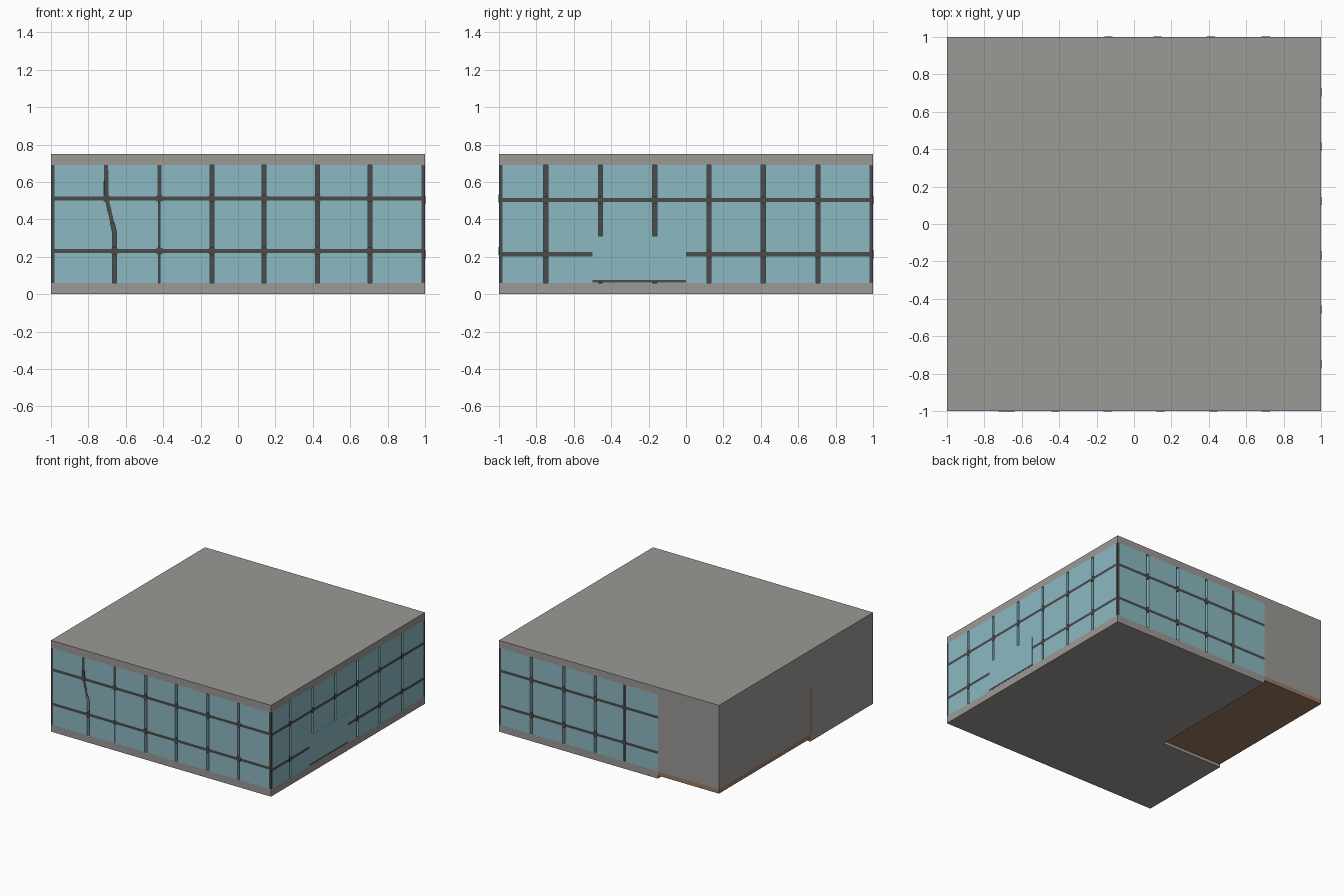
import bpy, bmesh, math

if "Cube" in bpy.data.objects:
    bpy.data.objects.remove(bpy.data.objects["Cube"])

def mat(name, c):
    m = bpy.data.materials.new(name)
    m.diffuse_color = (*c, 1)
    m.use_nodes = True
    m.node_tree.nodes["Principled BSDF"].inputs["Base Color"].default_value = m.diffuse_color
    return m

GREY = mat("concrete_grey", (0.33, 0.32, 0.30))
TEAL = mat("glass_teal", (0.26, 0.485, 0.54))
DARK = mat("frame_dark", (0.07, 0.07, 0.07))
BROWN = mat("brown", (0.33, 0.19, 0.12))

class Part:
    """Collects prisms and boxes into one object."""
    def __init__(self, name, material):
        self.name, self.material, self.bm = name, material, bmesh.new()

    def prism(self, a, b):
        va = [self.bm.verts.new(p) for p in a]
        vb = [self.bm.verts.new(p) for p in b]
        n = len(a)
        self.bm.faces.new(va)
        self.bm.faces.new(vb[::-1])
        for i in range(n):
            self.bm.faces.new((va[i], vb[i], vb[(i + 1) % n], va[(i + 1) % n]))

    def box(self, x0, x1, y0, y1, z0, z1):
        r = [(x0, y0), (x1, y0), (x1, y1), (x0, y1)]
        self.prism([(*p, z0) for p in r], [(*p, z1) for p in r])

    def plate(self, side, pts, d0, d1):
        """Outline in (along, z) on a facade, from depth d0 to d1 inside it."""
        self.prism([side(u, z, d0) for u, z in pts], [side(u, z, d1) for u, z in pts])

    def finish(self):
        bmesh.ops.recalc_face_normals(self.bm, faces=self.bm.faces)
        me = bpy.data.meshes.new(self.name)
        self.bm.to_mesh(me)
        self.bm.free()
        me.materials.append(self.material)
        bpy.context.collection.objects.link(bpy.data.objects.new(self.name, me))

def rect(u0, u1, z0, z1):
    return [(u0, z0), (u1, z0), (u1, z1), (u0, z1)]

front = lambda u, z, d: (u, -1 + d, z)
right = lambda u, z, d: (1 - d, u, z)
back = lambda u, z, d: (u, 1 - d, z)
LOW, HIGH, BAR = 0.06, 0.69, 0.011

# Top slab, and bottom slab with its notch in the rear left corner
p = Part("top_slab", GREY)
p.box(-1, 1, -1, 1, HIGH, 0.75)
p.finish()
p = Part("bottom_slab", GREY)
outline = [(-1, -1), (1, -1), (1, 1), (-0.445, 1), (-0.445, -0.185), (-1, -0.185)]
p.prism([(x, y, 0) for x, y in outline], [(x, y, LOW) for x, y in outline])
p.finish()

# Brown floor plate in the notch and the thin upright edge
p = Part("floor_plate", BROWN)
p.box(-1, -0.445, -0.185, 1, 0.025, LOW)
p.box(-1, -0.99, -0.205, -0.185, LOW, 0.45)
p.finish()

# Solid walls: left side and rear left corner
p = Part("solid_walls", GREY)
p.box(-1, -0.97, -0.995, -0.205, LOW, HIGH)
p.box(-1, -0.97, -0.205, -0.185, 0.45, HIGH)
p.box(-1, -0.97, -0.185, 1, LOW, HIGH)
p.box(-0.97, -0.445, 0.96, 1, LOW, HIGH)
p.finish()

# Dark core seen at the bottom of the joints
p = Part("frame_core", DARK)
p.box(-0.97, 0.964, -0.964, 0.962, LOW, HIGH)
p.finish()

def facade(name, side, lines, rails, u0, u1, flush=(), skip=None):
    """lines: functions of z giving (position, half width) of each joint."""
    glass = Part(name + "_glass", TEAL)
    bars = Part(name + "_bars", DARK)
    ends = [lambda z: (u0, 0)] + lines + [lambda z: (u1, 0)]
    zs = [LOW, rails[0] - BAR, rails[0] + BAR, rails[1] - BAR, rails[1] + BAR, HIGH]
    for z0, z1 in zip(zs[::2], zs[1::2]):
        steps = [z0, 0.33, z1] if z0 < 0.33 < z1 else [z0, z1]
        for a, b in zip(ends, ends[1:]):
            lo = [(a(z)[0] + a(z)[1], z) for z in steps]
            hi = [(b(z)[0] - b(z)[1], z) for z in steps]
            glass.plate(side, hi + lo[::-1], 0, 0.045)
    for r in rails:
        # rails, flush with the glass, and clips at the joints
        spans = [(u0, u1)]
        if skip and skip[2] < r < skip[3]:
            spans = [(u0, skip[0]), (skip[1], u1)]
        for s in spans:
            bars.plate(side, rect(*s, r - BAR, r + BAR), 0.0, 0.04)
            for ln in lines:
                u = ln(r)[0]
                if s[0] < u < s[1]:
                    bars.plate(side, [(u + 0.022 * math.cos(k * math.pi / 4),
                                       r + 0.022 * math.sin(k * math.pi / 4))
                                      for k in range(8)], -0.002, 0.01)
    for i, z0, z1 in flush:
        # joints whose bar stands at the surface
        ln = lines[i]
        cuts = sorted({z0, z1} | {z for z in (0.33, rails[1]) if z0 < z < z1})
        for a, b in zip(cuts, cuts[1:]):
            ua, ub = ln(a)[0], ln(b - 0.001)[0]
            bars.plate(side, [(ua - BAR, a), (ua + BAR, a), (ub + BAR, b), (ub - BAR, b)],
                       -0.001, 0.008)
    if skip:
        # closed panel laid over the joints
        glass.plate(side, rect(*skip), -0.001, 0.04)
        bars.plate(side, rect(skip[0], skip[1], LOW + 0.001, skip[2]), -0.001, 0.02)
    glass.finish()
    bars.finish()

def straight(u):
    return lambda z: (u, BAR)

def bent(z):
    t = min(max((z - 0.33) / 0.19, 0), 1)
    return (-0.66 - 0.045 * t, BAR)

def narrow(z):
    return (-0.42, BAR if z > 0.515 else 0.004)

facade("front", front, [bent, narrow] + [straight(u) for u in (-0.14, 0.14, 0.425, 0.705)],
       (0.23, 0.512), -0.98, 0.98, flush=[(0, 0.38, HIGH), (1, 0.53, HIGH)])
facade("right", right, [straight(u) for u in (-0.75, -0.457, -0.167, 0.123, 0.413, 0.705)],
       (0.213, 0.503), -0.98, 0.98, skip=(-0.5, 0, 0.075, 0.31))
facade("back", back, [straight(u) for u in (-0.137, 0.125, 0.41, 0.705)],
       (0.213, 0.503), -0.445, 0.98, flush=[(0, LOW, HIGH)])

# Corner posts
p = Part("corner_posts", DARK)
p.box(-1, -0.98, -1, -0.995, LOW, HIGH)
for y in (-0.99, 0.99):
    p.box(0.98, 1, y - 0.01, y + 0.01, LOW, HIGH)
p.finish()
